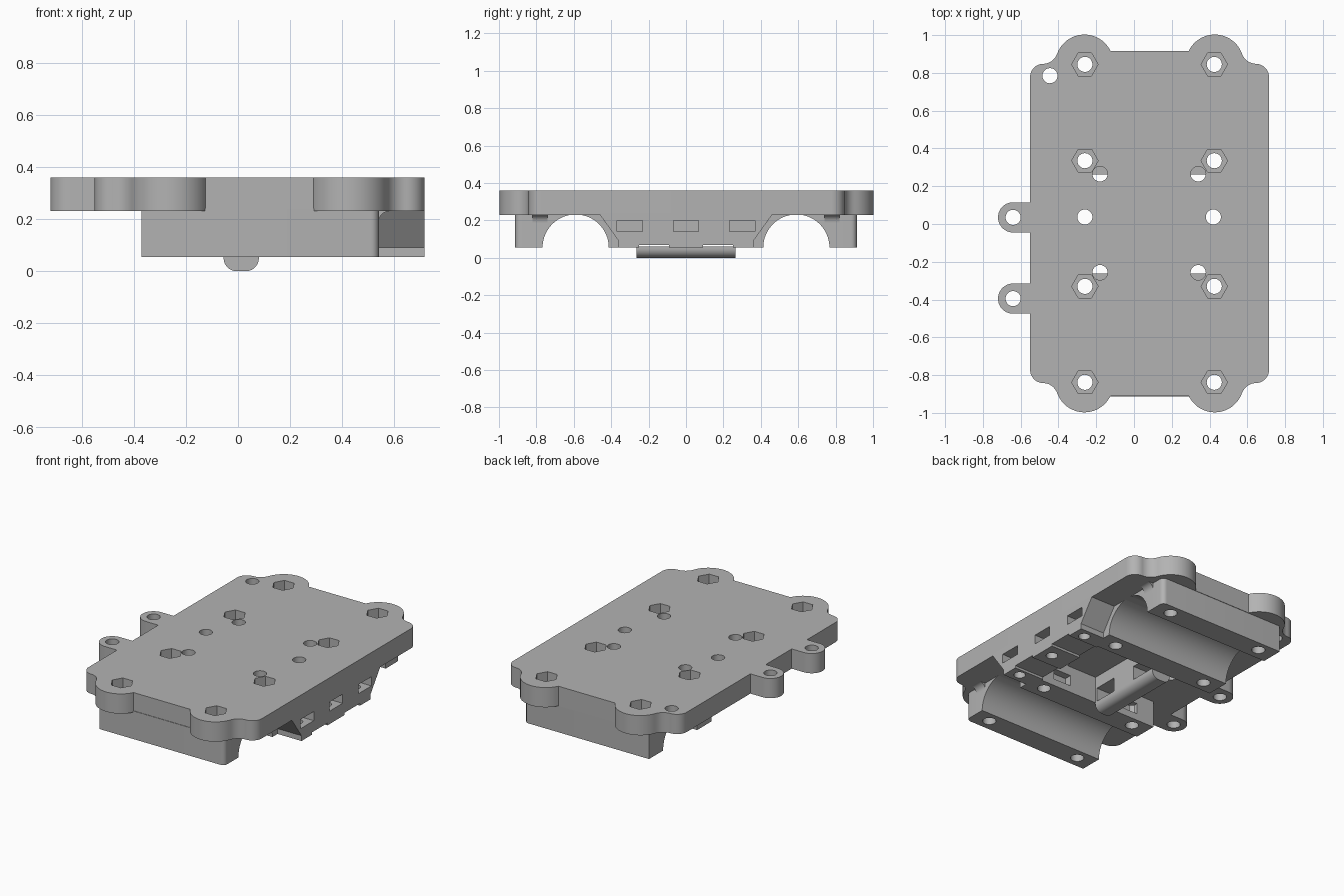
import bpy, bmesh, math
from mathutils import Vector

if "Cube" in bpy.data.objects:
    bpy.data.objects.remove(bpy.data.objects["Cube"], do_unlink=True)

grey = bpy.data.materials.new("printed grey plastic")
grey.use_nodes = True
grey.diffuse_color = (0.45, 0.45, 0.45, 1)
grey.node_tree.nodes["Principled BSDF"].inputs["Base Color"].default_value = (0.45, 0.45, 0.45, 1)

TOP, UNDER, BASE = 0.36, 0.23, 0.055      # main heights
CX, CY = 0.0825, 0.003                    # plate centre


def arc(cx, cy, r, a0, a1, n=12):
    return [(cx + r * math.cos(math.radians(a0 + (a1 - a0) * i / n)),
             cy + r * math.sin(math.radians(a0 + (a1 - a0) * i / n))) for i in range(n + 1)]


def prism(name, pts, lo, hi, axis="z"):
    """Extrude a closed 2D profile along x, y or z."""
    place = {"x": lambda a, b, d: (d, a, b), "y": lambda a, b, d: (a, d, b),
             "z": lambda a, b, d: (a, b, d)}[axis]
    bm = bmesh.new()
    face = bm.faces.new([bm.verts.new(place(a, b, lo)) for a, b in pts])
    out = bmesh.ops.extrude_face_region(bm, geom=[face])
    move = Vector(place(0, 0, hi - lo))
    bmesh.ops.translate(bm, vec=move, verts=[v for v in out["geom"] if isinstance(v, bmesh.types.BMVert)])
    bmesh.ops.recalc_face_normals(bm, faces=bm.faces)
    mesh = bpy.data.meshes.new(name)
    bm.to_mesh(mesh)
    bm.free()
    mesh.materials.append(grey)
    ob = bpy.data.objects.new(name, mesh)
    bpy.context.collection.objects.link(ob)
    return ob


def box(name, x0, x1, y0, y1, z0, z1):
    return prism(name, [(x0, y0), (x1, y0), (x1, y1), (x0, y1)], z0, z1)


def circle(x, y, r, n=32):
    return arc(x, y, r, 0, 360 - 360 / n, n - 1)


def hole(x, y, z0, z1, r=0.04, n=32):
    return prism("cutter", circle(x, y, r, n), z0, z1)


def combine(ob, other, operation="DIFFERENCE"):
    mod = ob.modifiers.new("cut", "BOOLEAN")
    mod.operation, mod.solver, mod.object = operation, "EXACT", other
    bpy.context.view_layer.objects.active = ob
    bpy.ops.object.modifier_apply(modifier=mod.name)
    bpy.data.objects.remove(other, do_unlink=True)


def finish(ob):
    bpy.ops.object.select_all(action="DESELECT")
    ob.select_set(True)
    bpy.context.view_layer.objects.active = ob
    bpy.ops.object.shade_smooth_by_angle(angle=math.radians(30))


# Top plate: one corner of the outline, mirrored to the other three
corner = (arc(-0.345, 0.847, 0.153, 25.5, 160.5, 24)
          + arc(-0.565, 0.925, 0.08, -19.5, -90)[1:]
          + arc(-0.5625, 0.775, 0.07, 90, 180))
half = corner + [(x, -y) for x, y in reversed(corner)]
outline = half + [(-x, y) for x, y in reversed(half)]
plate = prism("top_plate", [(x + CX, y + CY) for x, y in outline], UNDER, TOP)

# Side lugs
for y in (0.035, -0.395):
    lug = prism("lug", arc(-0.64, y, 0.08, 90, 270, 20) + [(-0.5, y - 0.08), (-0.5, y + 0.08)], UNDER, TOP)
    combine(plate, lug, "UNION")

# Plate holes and hexagonal nut pockets
screws = [(x, y) for x in (-0.26, 0.425) for y in (0.845, 0.335, -0.33, -0.838)]
guides = [(x, y) for x in (-0.18, 0.34) for y in (0.265, -0.257)]
plain = [(-0.26, 0.037), (0.42, 0.037), (-0.445, 0.785), (-0.64, 0.035), (-0.64, -0.395)]
for x, y in screws + guides + plain:
    combine(plate, hole(x, y, 0.1, 0.5))
for x, y in screws:
    combine(plate, hole(x, y, TOP - 0.07, 0.5, 0.07, 6))
finish(plate)

# Bearing blocks with a half-round channel
for side, name in ((-1, "front_bearing_block"), (1, "back_bearing_block")):
    profile = [(0.262, BASE)] + arc(0.59, BASE, 0.177, 180, 0, 32) + [
        (0.913, BASE), (0.913, UNDER + 0.01), (0.262, UNDER + 0.01)]
    block = prism(name, [(side * y, z) for y, z in profile], -0.37, 0.54, "x")
    # Rounded outer corner
    bm = bmesh.new()
    bm.from_mesh(block.data)
    edges = [e for e in bm.edges if all(v.co.x > 0.53 and abs(v.co.y) > 0.9 for v in e.verts)]
    bmesh.ops.bevel(bm, geom=edges, offset=0.03, segments=6, profile=0.5, affect="EDGES")
    bm.to_mesh(block.data)
    bm.free()
    for x, y in screws:
        if y * side > 0:
            combine(block, hole(x, y, 0.0, 0.5))
    # Nut pockets in the inner wall
    for x in (-0.18, 0.34):
        combine(block, box("cutter", x - 0.065, x + 0.065, side * 0.31 if side < 0 else 0.2,
                           -0.2 if side < 0 else 0.31, 0.1, 0.17))
    finish(block)

    # Coved strip under the plate beside the block
    cove = [(0.53, 0.235), (0.53, 0.19)] + arc(0.58, 0.19, 0.04, 180, 90, 8) + [(0.58, 0.235)]
    for y0, y1 in ((0.39, 0.44), (0.74, 0.82)):
        strip = prism(name.replace("bearing_block", "cove"), cove, side * y0, side * y1, "y")
        finish(strip)

# Side mount with sloped ends, nut slots and screw holes
mount = prism("side_mount", [(-0.46, UNDER), (-0.36, 0.09), (-0.36, BASE), (0.36, BASE), (0.36, 0.09),
                             (0.46, UNDER), (0.46, UNDER + 0.01), (-0.46, UNDER + 0.01)], 0.5, 0.715, "x")
for y in (-0.3, 0.0, 0.3):
    combine(mount, box("cutter", 0.57, 0.8, y - 0.068, y + 0.068, 0.14, 0.2))
    combine(mount, hole(0.64, y, 0.0, 0.17, 0.035, 24))
for y in (-0.17, 0.17):
    combine(mount, box("cutter", 0.4, 0.8, y - 0.08, y + 0.08, 0.0, 0.07))
finish(mount)

# Belt bridge with two belt windows
bar = [(-0.055, 0.24)] + arc(-0.005, 0.05, 0.05, 180, 270, 10) + arc(0.03, 0.05, 0.05, 270, 360, 10) + [(0.08, 0.24)]
bridge = prism("belt_bridge", bar, -0.265, 0.265, "y")
for y in (-0.17, 0.17):
    combine(bridge, box("cutter", -0.2, 0.2, y - 0.08, y + 0.08, 0.06, 0.15))
finish(bridge)
